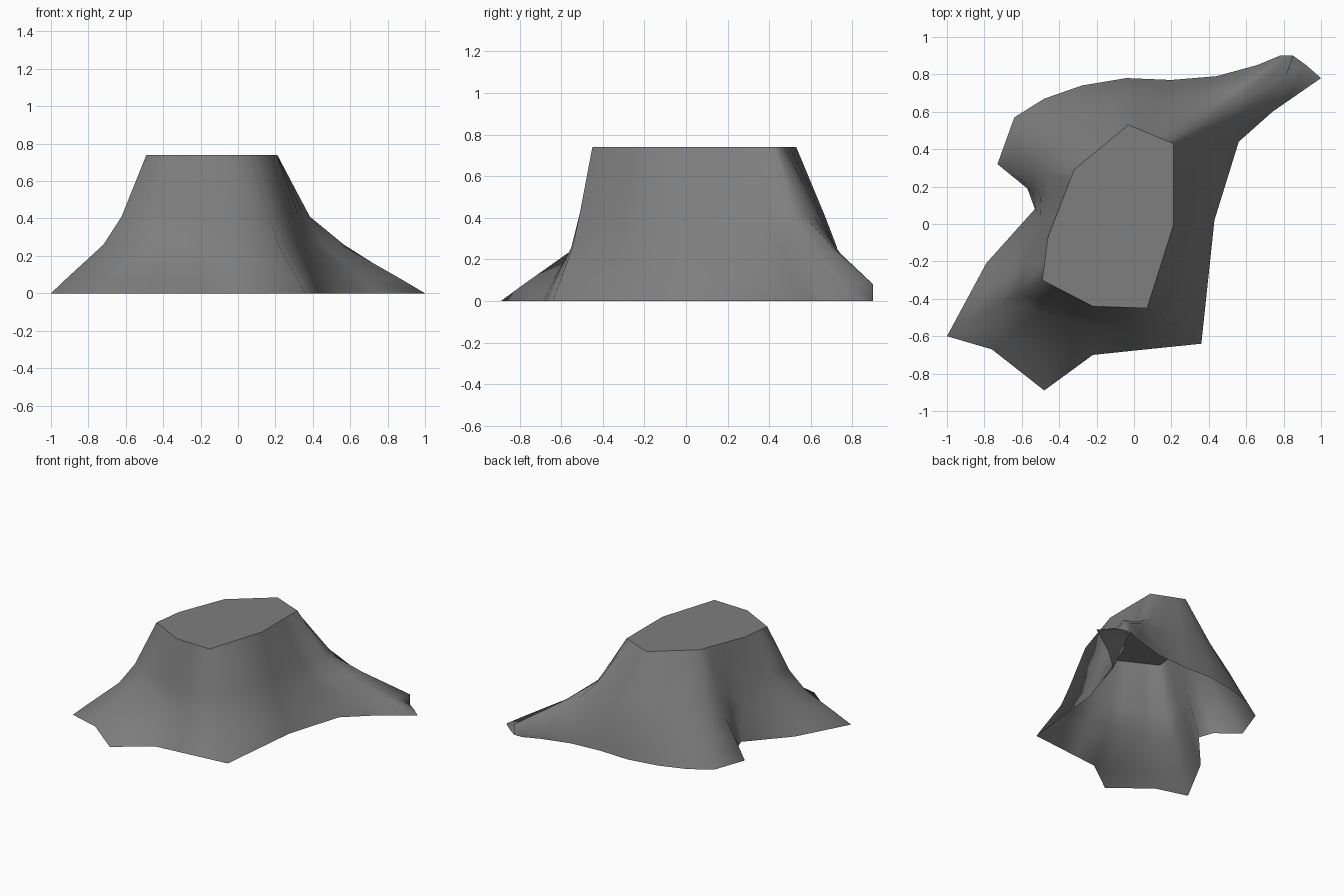
import bpy
import bmesh
from mathutils import Vector

cube = bpy.data.objects.get("Cube")
if cube:
    bpy.data.objects.remove(cube, do_unlink=True)

TOP_HEIGHT = 0.74
SHOULDER_HEIGHT = 0.41
SLOPE_HEIGHT = 0.26
FOOT_HEIGHT = 0.08

# Corners of the flat summit, counter-clockwise
summit = [Vector(p) for p in (
    (-.49, -.3), (-.22, -.44), (.07, -.45), (.21, -.01),
    (.21, .43), (-.03, .53), (-.32, .29), (-.46, -.07))]

# Each spoke: position along the summit edge, foot x, foot y,
# then how far out it reaches at the shoulder and on the slope
spokes = [
    (0, -1, -.6, .26, .45), (.4, -.76, -.67, .2, .34),
    (.8, -.48, -.89, .15, .24), (1, -.22, -.7, .27, .41),
    (1.5, -.03, -.68, .29, .45), (2, .36, -.64, .33, .5),
    (3, .43, .02, .38, .55), (3.6, .56, .44, .33, .51),
    (3.8, .74, .6, .27, .47), (4, 1, .78, .22, .43),
    (4.05, .92, .85, .25, .51), (4.1, .85, .9, .28, .57),
    (4.15, .78, .9, .31, .58), (4.25, .66, .85, .4, .67),
    (4.45, .44, .79, .53, .76), (4.7, .2, .77, .57, .8),
    (5, -.04, .78, .55, .78), (5.3, -.28, .74, .5, .72),
    (5.6, -.48, .67, .45, .67), (6, -.64, .57, .42, .64),
    (6.15, -.73, .32, .32, .51), (6.5, -.57, .19, .39, .6),
    (7, -.53, .08, .4, .62), (7.6, -.79, -.21, .37, .59)]


def summit_point(t):
    """Point on the summit outline, measured in corners."""
    i = int(t)
    return summit[i].lerp(summit[(i + 1) % len(summit)], t - i)


def spoke_points(t, x, y, shoulder, slope):
    """Points down one spoke, from the summit to the ground."""
    top, foot = summit_point(t), Vector((x, y))
    blunt_tip = 4.08 < t < 4.3
    low = 1 if blunt_tip else slope + (1 - slope) * .7
    profile = ((0, TOP_HEIGHT), (shoulder, SHOULDER_HEIGHT),
               (slope, SLOPE_HEIGHT), (low, FOOT_HEIGHT), (1, 0))
    return [top.lerp(foot, f).to_3d() + Vector((0, 0, z)) for f, z in profile]


# Soft rock slopes, open underneath
bm = bmesh.new()
columns = [[bm.verts.new(p) for p in spoke_points(*s)] for s in spokes]
for a, b in zip(columns, columns[1:] + columns[:1]):
    for upper, lower in zip(range(len(a) - 1), range(1, len(a))):
        face = bm.faces.new((a[upper], a[lower], b[lower], b[upper]))
        face.smooth = True

# Flat summit with a crisp edge
cap = bm.faces.new([c[0] for c in columns])
for edge in cap.edges:
    edge.smooth = False

mesh = bpy.data.meshes.new("rock_mound")
bm.to_mesh(mesh)
bm.free()
rock = bpy.data.objects.new("rock_mound", mesh)
bpy.context.collection.objects.link(rock)

# Plain grey stone
stone = bpy.data.materials.new("grey_stone")
stone.use_nodes = True
colour = (.21, .21, .21, 1)
stone.diffuse_color = colour
stone.node_tree.nodes["Principled BSDF"].inputs["Base Color"].default_value = colour
mesh.materials.append(stone)
